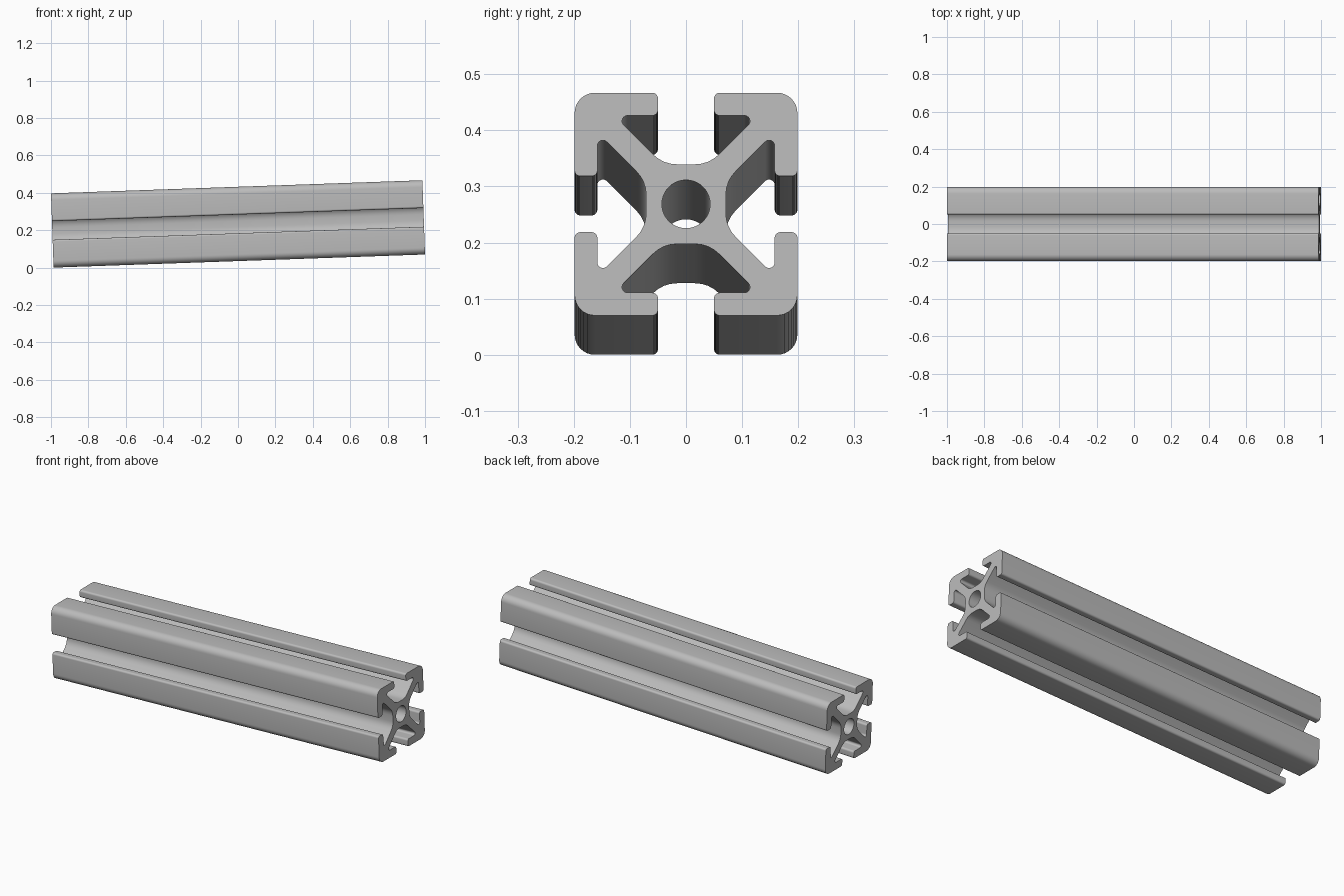
import bpy
import bmesh
import math
from mathutils import Vector, Matrix

cube = bpy.data.objects.get("Cube")
if cube:
    bpy.data.objects.remove(cube, do_unlink=True)

LENGTH = 1.987
HALF = 0.1985        # half the section width
SLOT = 0.05          # half the slot opening
LIP = 0.158          # underside of the slot lip
CORE = 0.071         # half the core width
WEB = 0.03           # offset of the diagonal web faces
BORE = 0.043
TILT = math.radians(2.02)

aluminium = bpy.data.materials.new("light grey aluminium")
aluminium.use_nodes = True
colour = (0.5, 0.5, 0.5, 1)
aluminium.diffuse_color = colour
aluminium.node_tree.nodes["Principled BSDF"].inputs["Base Color"].default_value = colour


def fillet(corners):
    """Round each (point, radius) corner of a closed outline with an arc."""
    outline = []
    for i, (p, r) in enumerate(corners):
        a = (corners[i - 1][0] - p).normalized()
        b = (corners[(i + 1) % len(corners)][0] - p).normalized()
        half = a.angle(b) / 2
        centre = p + (a + b).normalized() * (r / math.sin(half))
        start = p + a * (r / math.tan(half)) - centre
        sweep = math.pi - 2 * half
        if a.x * b.y - a.y * b.x > 0:
            sweep = -sweep
        steps = max(4, round(abs(sweep) / math.radians(11)))
        for k in range(steps + 1):
            outline.append(centre + Matrix.Rotation(sweep * k / steps, 2) @ start)
    return outline


# One slotted side of the section, repeated around the centre
half_slot = [(SLOT, HALF, 0.01), (SLOT, LIP, 0.01),
             (LIP - WEB, LIP, 0.01), (CORE - WEB, CORE, 0.06)]
side = [(-HALF, HALF, 0.036)]
side += [(-x, y, r) for x, y, r in half_slot]
side += half_slot[::-1]
section = []
for quarter in range(4):
    turn = Matrix.Rotation(-quarter * math.pi / 2, 2)
    section += [(turn @ Vector((x, y)), r) for x, y, r in side]

# Central bore
bore = [Vector((BORE * math.cos(a), BORE * math.sin(a)))
        for a in (math.tau * i / 40 for i in range(40))]

# Fill the section and extrude it along the beam
bm = bmesh.new()
edges = []
for outline in (fillet(section), bore):
    ring = [bm.verts.new((-LENGTH / 2, p.x, p.y)) for p in outline]
    edges += [bm.edges.new((ring[i - 1], ring[i])) for i in range(len(ring))]
bmesh.ops.triangle_fill(bm, edges=edges, use_beauty=True, use_dissolve=False)
end = bmesh.ops.extrude_face_region(bm, geom=bm.faces[:], use_keep_orig=True)
bmesh.ops.translate(bm, vec=(LENGTH, 0, 0),
                    verts=[v for v in end["geom"] if isinstance(v, bmesh.types.BMVert)])
bmesh.ops.recalc_face_normals(bm, faces=bm.faces[:])

mesh = bpy.data.meshes.new("slotted_beam")
bm.to_mesh(mesh)
bm.free()
mesh.materials.append(aluminium)
beam = bpy.data.objects.new("slotted_beam", mesh)
bpy.context.collection.objects.link(beam)

# Slightly tilted, with its lowest edge on the ground
beam.rotation_euler.y = -TILT
beam.location.z = LENGTH / 2 * math.sin(TILT) + HALF * math.cos(TILT)

bpy.ops.object.select_all(action="DESELECT")
beam.select_set(True)
bpy.context.view_layer.objects.active = beam
bpy.ops.object.shade_smooth_by_angle(angle=math.radians(30))
